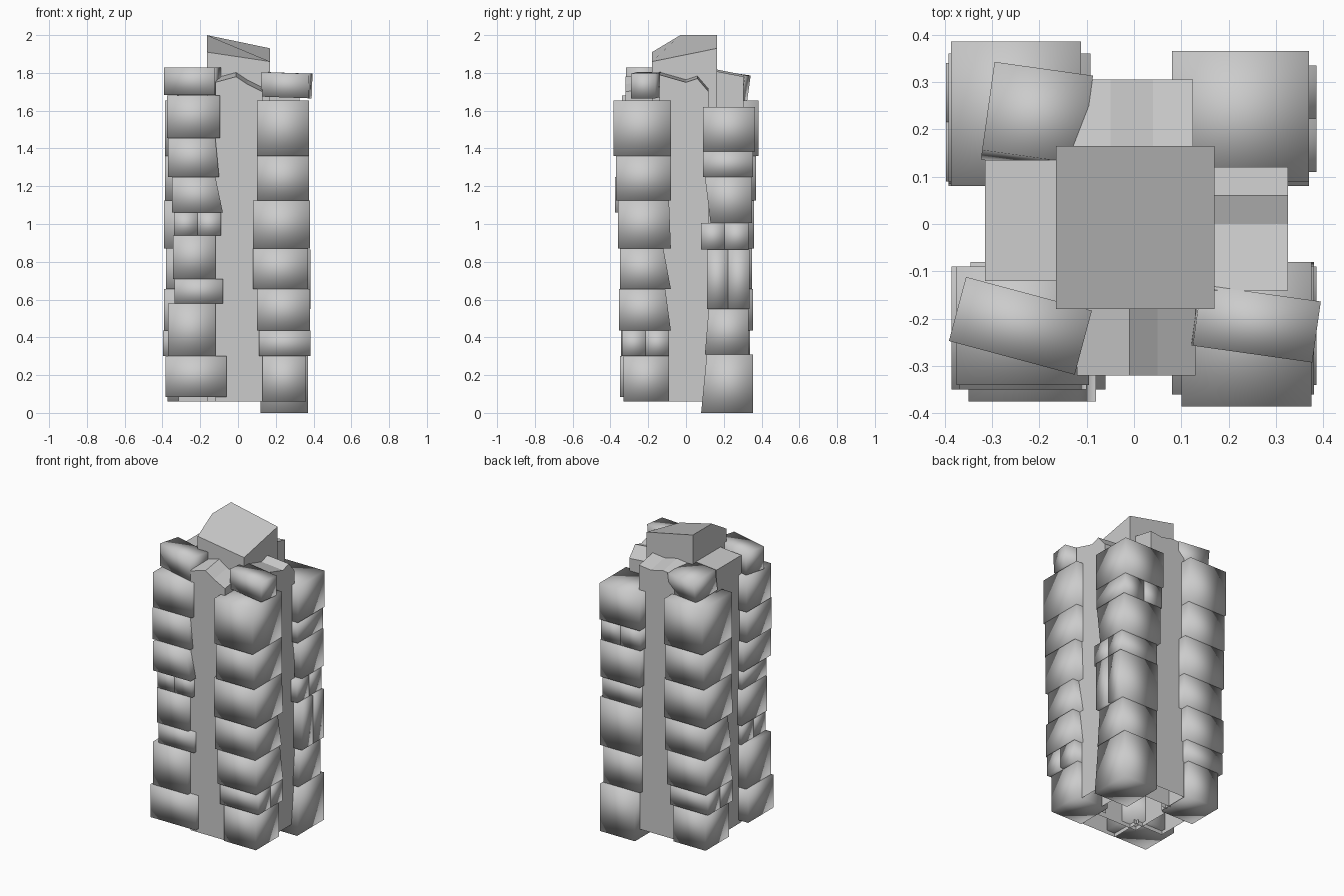
import bpy, bmesh, math
from mathutils import Matrix

cube = bpy.data.objects.get("Cube")
if cube:
    bpy.data.objects.remove(cube, do_unlink=True)

stone_grey = bpy.data.materials.new("stone_grey")
stone_grey.use_nodes = True
GREY = (0.6, 0.6, 0.6, 1.0)
stone_grey.diffuse_color = GREY
stone_grey.node_tree.nodes["Principled BSDF"].inputs["Base Color"].default_value = GREY


def finish(name, bm, smooth=False):
    """Turn a bmesh into a named object with consistent outward normals."""
    bmesh.ops.recalc_face_normals(bm, faces=bm.faces[:])
    for face in bm.faces:
        face.smooth = smooth
    mesh = bpy.data.meshes.new(name)
    bm.to_mesh(mesh)
    bm.free()
    mesh.materials.append(stone_grey)
    obj = bpy.data.objects.new(name, mesh)
    bpy.context.collection.objects.link(obj)
    return obj


def stone(name, signs, low, high, span_x, span_y, lean, lean_axis):
    """Soft block in one corner; lean insets one inner edge at the top (or bottom if negative)."""
    bm = bmesh.new()
    bmesh.ops.create_cube(bm, size=1)
    for v in bm.verts:
        inset = max(lean, 0) if v.co.z > 0 else max(-lean, 0)
        inset_x, inset_y = (inset, 0) if lean_axis == "x" else (0, inset)
        x = span_x[1] if v.co.x > 0 else span_x[0] + inset_x
        y = span_y[1] if v.co.y > 0 else span_y[0] + inset_y
        v.co = (signs[0] * x, signs[1] * y, high if v.co.z > 0 else low)
    return finish(name, bm, smooth=True)


def slab(name, centre, size, turn, tilt=0.0, axis="Y"):
    """Soft block turned about the vertical and tilted sideways."""
    bm = bmesh.new()
    place = (Matrix.Translation(centre) @ Matrix.Rotation(math.radians(turn), 4, "Z")
             @ Matrix.Rotation(math.radians(tilt), 4, axis) @ Matrix.Diagonal((*size, 1)))
    bmesh.ops.create_cube(bm, size=1, matrix=place)
    return finish(name, bm, smooth=True)


def column(name, signs, courses, lean_axis="y", shift=(0, 0, 0)):
    """Stack of courses: low, high, x span, y span, lean, and the axis split in two."""
    for i, (low, high, xs, ys, lean, split) in enumerate(courses):
        label = f"{name}_stone_{i + 1}"
        pieces = [(label, xs, ys)]
        if split:
            span = xs if split == "x" else ys
            middle = sum(span) / 2
            halves = {"inner": (span[0], middle), "outer": (middle, span[1])}
            pieces = [(f"{label}_{part}", half if split == "x" else xs,
                       half if split == "y" else ys) for part, half in halves.items()]
        for piece, px, py in pieces:
            stone(piece, signs, low, high, px, py, lean, lean_axis).location = shift


def panel(name, quarter_turns, reach, outline, rise=0.0):
    """Open-bottomed wall strip: (across, height) outline from foot to foot, rising to the core."""
    bm = bmesh.new()
    inner = [bm.verts.new((a, -0.1, z + (rise if z > 1 else 0))) for a, z in outline]
    outer = [bm.verts.new((a, -reach, z)) for a, z in outline]
    bm.faces.new(outer)
    for i in range(len(outline) - 1):
        bm.faces.new((inner[i], inner[i + 1], outer[i + 1], outer[i]))
    bm.transform(Matrix.Rotation(quarter_turns * math.pi / 2, 4, "Z"))
    return finish(name, bm)


# Central shaft, open below, with a twisted sloping cap
bm = bmesh.new()
left = [bm.verts.new((-0.165, y, z)) for y, z in
        [(-0.18, 0.06), (-0.18, 1.91), (-0.03, 2.0), (0.165, 2.0), (0.165, 0.06)]]
right = [bm.verts.new((0.17, y, z)) for y, z in
         [(-0.18, 0.06), (-0.18, 1.86), (0.165, 1.93), (0.165, 0.06)]]
bm.faces.new(left)
bm.faces.new(right)
bm.faces.new((left[0], right[0], right[1], left[1]))
bm.faces.new((left[3], right[2], right[3], left[4]))
bm.faces.new((left[1], right[1], right[2], left[3], left[2]))
finish("central_shaft", bm)

# Wall strips between the corner columns
panel("front_wall", 0, 0.32,
      [(-0.12, 0.06), (-0.12, 1.75), (-0.01, 1.78), (0.05, 1.74), (0.13, 1.70), (0.13, 0.06)], 0.035)
panel("right_wall", 1, 0.325,
      [(-0.14, 0.06), (-0.14, 1.79), (0, 1.75), (0.06, 1.77), (0.12, 1.70), (0.12, 0.06)], 0.02)
panel("back_wall", 2, 0.305,
      [(-0.125, 0.06), (-0.125, 1.78), (-0.04, 1.77), (0.05, 1.79), (0.13, 1.78), (0.13, 0.06)], 0.04)
panel("left_wall", 3, 0.315, [(-0.135, 0.06), (-0.135, 1.80), (0.12, 1.80), (0.12, 0.06)], 0.02)

# Matching columns on two opposite corners, one turned half way round
paired_courses = [
    (0.06, 0.30, (0.13, 0.36), (0.09, 0.33), 0, ""),
    (0.30, 0.435, (0.11, 0.385), (0.09, 0.34), 0, "y"),
    (0.435, 0.655, (0.10, 0.38), (0.08, 0.355), 0.03, ""),
    (0.655, 0.87, (0.08, 0.37), (0.08, 0.35), 0.04, ""),
    (0.87, 1.125, (0.08, 0.38), (0.08, 0.36), 0.01, ""),
    (1.125, 1.36, (0.10, 0.375), (0.08, 0.37), 0, ""),
    (1.36, 1.655, (0.10, 0.375), (0.08, 0.385), 0, ""),
]
column("front_right", (1, -1), paired_courses)
column("back_left", (-1, 1), paired_courses, shift=(-0.012, 0, 0))
slab("front_right_top_slab", (0.257, -0.21, 1.735), (0.255, 0.13, 0.13), -8, 2)
slab("back_left_top_slab", (-0.205, 0.225, 1.73), (0.21, 0.19, 0.14), -8, -8, "X")

# Front left column
column("front_left", (-1, -1), [
    (0.085, 0.30, (0.06, 0.385), (0.09, 0.35), 0, ""),
    (0.30, 0.58, (0.12, 0.37), (0.09, 0.345), 0, ""),
    (0.58, 0.71, (0.08, 0.335), (0.09, 0.34), 0, "y"),
    (0.71, 0.94, (0.12, 0.345), (0.08, 0.34), 0, ""),
    (0.94, 1.06, (0.09, 0.34), (0.09, 0.345), 0, "x"),
    (1.06, 1.25, (0.08, 0.35), (0.09, 0.375), 0.04, ""),
    (1.25, 1.455, (0.10, 0.37), (0.10, 0.35), 0.02, ""),
    (1.455, 1.68, (0.095, 0.375), (0.09, 0.34), 0, ""),
], lean_axis="x")
slab("front_left_top_slab", (-0.24, -0.215, 1.755), (0.275, 0.14, 0.145), -15)

# Back right column
column("back_right", (1, 1), [
    (0.0, 0.31, (0.12, 0.37), (0.08, 0.355), 0.03, ""),
    (0.31, 0.55, (0.10, 0.365), (0.10, 0.33), 0.02, ""),
    (0.55, 0.865, (0.10, 0.385), (0.11, 0.335), 0, "y"),
    (0.865, 1.005, (0.10, 0.37), (0.08, 0.33), 0, "y"),
    (1.005, 1.25, (0.09, 0.37), (0.10, 0.35), -0.03, ""),
    (1.25, 1.385, (0.08, 0.365), (0.09, 0.355), 0, "x"),
    (1.385, 1.62, (0.08, 0.37), (0.09, 0.365), 0, ""),
])
